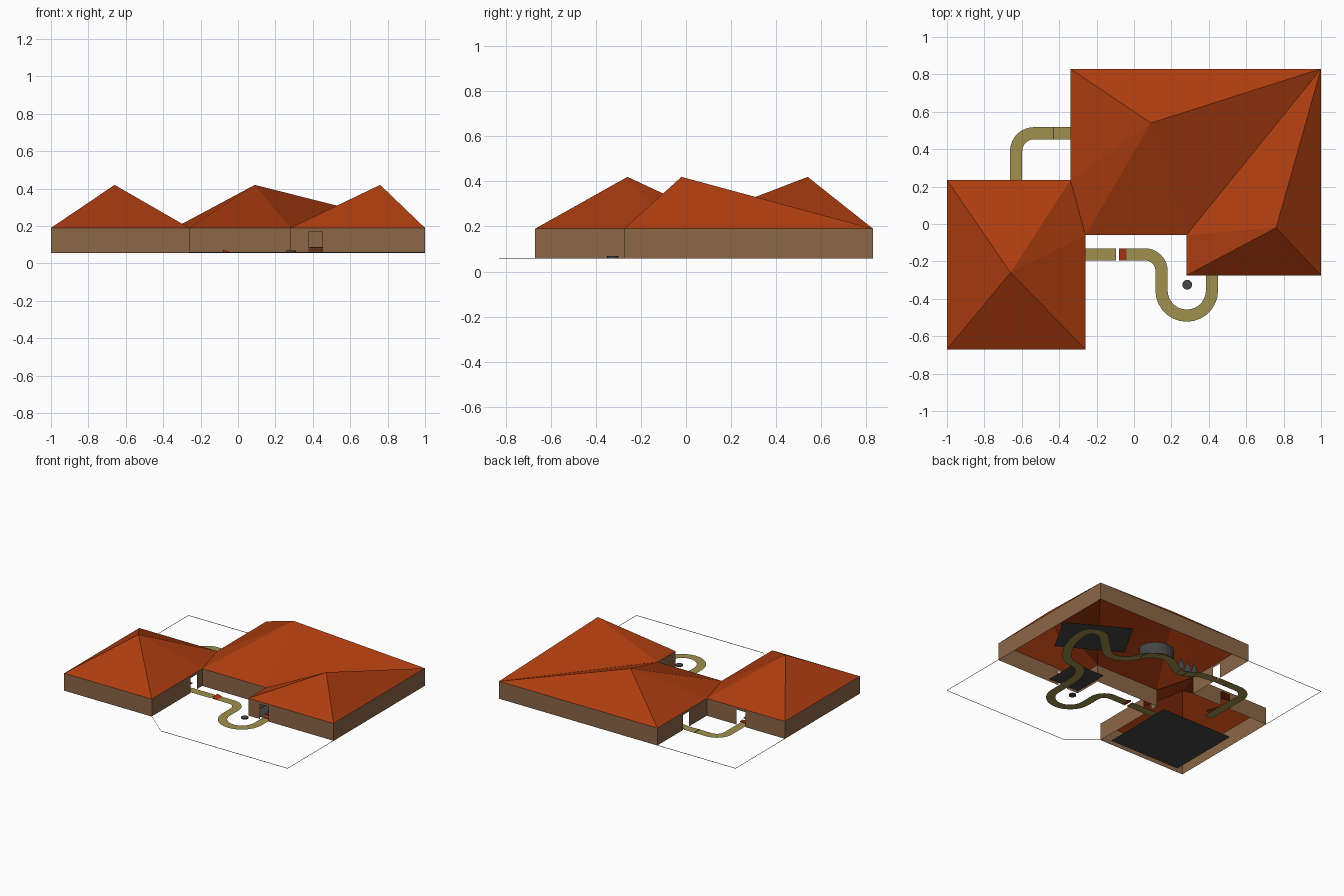
import bpy, math
from mathutils import Vector

if "Cube" in bpy.data.objects:
    bpy.data.objects.remove(bpy.data.objects["Cube"])

FLOOR, DOOR, EAVE, PEAK = 0.058, 0.172, 0.19, 0.42


def material(name, rgb):
    m = bpy.data.materials.new(name)
    m.diffuse_color = (*rgb, 1)
    m.use_nodes = True
    m.node_tree.nodes["Principled BSDF"].inputs["Base Color"].default_value = m.diffuse_color
    return m


ROOF = material("terracotta roof", (0.42, 0.046, 0.005))
WALL = material("brown wall", (0.26, 0.135, 0.062))
PATH = material("sandy path", (0.35, 0.28, 0.075))
GREY = material("dark grey", (0.06, 0.06, 0.06))
RED = material("brick red", (0.42, 0.04, 0.01))


def mesh(name, verts, faces, mat):
    me = bpy.data.meshes.new(name)
    me.from_pydata([tuple(v) for v in verts], [], faces)
    me.materials.append(mat)
    ob = bpy.data.objects.new(name, me)
    bpy.context.collection.objects.link(ob)
    return ob


def box(name, centre, size, mat, angle=0):
    bpy.ops.mesh.primitive_cube_add(size=1, location=centre, rotation=(0, 0, angle))
    ob = bpy.context.object
    ob.name = name
    ob.scale = size
    ob.data.materials.append(mat)
    return ob


# upright sheet between two plan points
def sheet(name, a, b, z0, z1, mat):
    mesh(name, [(*a, z0), (*b, z0), (*b, z1), (*a, z1)], [(0, 1, 2, 3)], mat)


# wall with an optional doorway centred at a distance along it
def wall(name, a, b, door=None, width=0.075):
    a, b = Vector(a), Vector(b)
    if door is None:
        return sheet(name, a, b, FLOOR, EAVE, WALL)
    d = (b - a).normalized()
    p, q = a + d * (door - width / 2), a + d * (door + width / 2)
    sheet(name + "_near", a, p, FLOOR, EAVE, WALL)
    sheet(name + "_far", q, b, FLOOR, EAVE, WALL)
    sheet(name + "_lintel", p, q, DOOR, EAVE, WALL)


# flat ribbon following a plan line
def ribbon(name, pts, width, z, mat):
    pts = [Vector(p) for p in pts]
    verts = []
    for i, p in enumerate(pts):
        t = (pts[min(i + 1, len(pts) - 1)] - pts[max(i - 1, 0)]).normalized()
        n = Vector((-t.y, t.x)) * width / 2
        verts += [(*(p + n), z), (*(p - n), z)]
    mesh(name, verts, [(2*i, 2*i+1, 2*i+3, 2*i+2) for i in range(len(pts) - 1)], mat)


def arc(cx, cy, r, a0, a1, n=14):
    return [(cx + r * math.cos(math.radians(a0 + (a1 - a0) * i / n)),
             cy + r * math.sin(math.radians(a0 + (a1 - a0) * i / n))) for i in range(n + 1)]


def smooth_line(pts, n=8):
    p = [Vector(q) for q in pts]
    p = [p[0]] + p + [p[-1]]
    out = []
    for i in range(1, len(p) - 2):
        for k in range(n):
            t = k / n
            out.append(0.5 * (2 * p[i] + (p[i+1] - p[i-1]) * t
                       + (2*p[i-1] - 5*p[i] + 4*p[i+1] - p[i+2]) * t**2
                       + (3*p[i] - p[i-1] - 3*p[i+1] + p[i+2]) * t**3))
    return out + [p[-1]]


# roofs: fans of triangles rising to one peak each
def roof(name, peak, eaves, open_edge):
    n = len(eaves)
    verts = [(*e, EAVE) for e in eaves] + [(*peak, PEAK)]
    mesh(name, verts, [(i, (i + 1) % n, n) for i in range(n) if i != open_edge], ROOF)


roof("left_roof", (-0.66, -0.26),
     [(-1, -0.67), (-0.26, -0.67), (-0.26, -0.06), (-0.34, 0.235), (-1, 0.235)], None)
roof("main_roof", (0.09, 0.54),
     [(-0.34, 0.83), (-0.34, 0.235), (-0.26, -0.06), (0.28, -0.06), (1, 0.83)], None)
roof("right_roof", (0.76, -0.02),
     [(1, 0.83), (0.28, -0.06), (0.28, -0.275), (1, -0.275)], None)

# walls around the whole plan: corner, and doorway distance along the next wall
plan = [((-1, -0.67), None), ((-0.26, -0.67), 0.507), ((-0.26, -0.06), None),
        ((0.28, -0.06), None), ((0.28, -0.275), 0.135), ((1, -0.275), None),
        ((1, 0.83), None), ((-0.34, 0.83), 0.345), ((-0.34, 0.235), 0.29),
        ((-1, 0.235), None)]
for i, (corner, door) in enumerate(plan):
    wall(f"wall_{i}", corner, plan[(i + 1) % len(plan)][0], door)

# hairline kerb around the plot
plot = [(-1, 0.83), (1, 0.83), (1, -0.83), (-0.07, -0.83), (-0.26, -0.67), (-1, -0.67)]
for i, a in enumerate(plot):
    sheet(f"plot_edge_{i}", a, plot[(i + 1) % len(plot)], FLOOR - 0.001, FLOOR + 0.003, GREY)

# front path, with a small gap before the ramp
PZ = FLOOR + 0.002
ribbon("front_path_start", [(-0.32, -0.163), (-0.095, -0.163)], 0.065, PZ, PATH)
ribbon("front_path", [(-0.08, -0.163)] + arc(0.06, -0.25, 0.087, 90, 0)
       + arc(0.282, -0.355, 0.135, 180, 360) + [(0.417, -0.275)], 0.065, PZ, PATH)
# path winding through the main room
ribbon("indoor_path", smooth_line([(0.417, -0.275), (0.43, -0.1), (0.5, 0.0), (0.635, 0.04),
       (0.75, 0.2), (0.78, 0.4), (0.68, 0.46), (0.58, 0.38), (0.45, 0.27), (0.32, 0.31),
       (0.24, 0.44), (0.1, 0.49), (-0.08, 0.4), (-0.2, 0.46), (-0.34, 0.485)]),
       0.065, PZ, PATH)
# back path between the main and left rooms
ribbon("back_path", [(-0.34, 0.485)] + arc(-0.535, 0.39, 0.095, 90, 180) + [(-0.63, 0.05)],
       0.065, PZ, PATH)
box("path_seam", (-0.43, 0.485, PZ + 0.001), (0.006, 0.065, 0.003), GREY)

# ramp and disc beside the front path
mesh("ramp", [(-0.08, -0.195, PZ), (-0.08, -0.13, PZ), (-0.04, -0.13, PZ), (-0.04, -0.195, PZ),
              (-0.08, -0.195, PZ + 0.014), (-0.08, -0.13, PZ + 0.014)],
     [(0, 1, 2, 3), (0, 4, 5, 1), (4, 3, 2, 5), (0, 3, 4), (1, 5, 2)], RED)
bpy.ops.mesh.primitive_cylinder_add(vertices=20, radius=0.026, depth=0.008,
                                    location=(0.285, -0.325, PZ + 0.004))
bpy.context.object.name = "round_stone"
bpy.context.object.data.materials.append(GREY)

# steps inside two doorways
for i in range(3):
    z = FLOOR + 0.008 + i * 0.01
    box(f"right_step_{i}", (0.417, -0.24 + i * 0.035, z), (0.07, 0.025, 0.006), RED)
    box(f"left_step_{i}", (-0.63, 0.18 - i * 0.045, z), (0.075, 0.03, 0.006), RED)

# grey floor slabs
SZ = FLOOR + 0.008
ribbon("left_slab", [(-0.93, -0.355), (-0.33, -0.355)], 0.57, SZ, GREY)
ribbon("right_slab", [(0.29, -0.12), (0.55, -0.12)], 0.28, SZ, GREY)
ribbon("main_slab", [(0.9, 0.26), (0.47, 0.505)], 0.34, SZ, GREY)

# curved screen and pointed fins beside the indoor path
bend = arc(0.14, 0.4, 0.13, -10, 150, 10)
for i in range(10):
    sheet(f"screen_{i}", bend[i], bend[i + 1], FLOOR, FLOOR + 0.09, GREY)
for i in range(3):
    x = -0.06 - i * 0.06
    mesh(f"fin_{i}", [(x, 0.38, FLOOR), (x, 0.48, FLOOR), (x, 0.43, FLOOR + 0.1)], [(0, 1, 2)], GREY)
